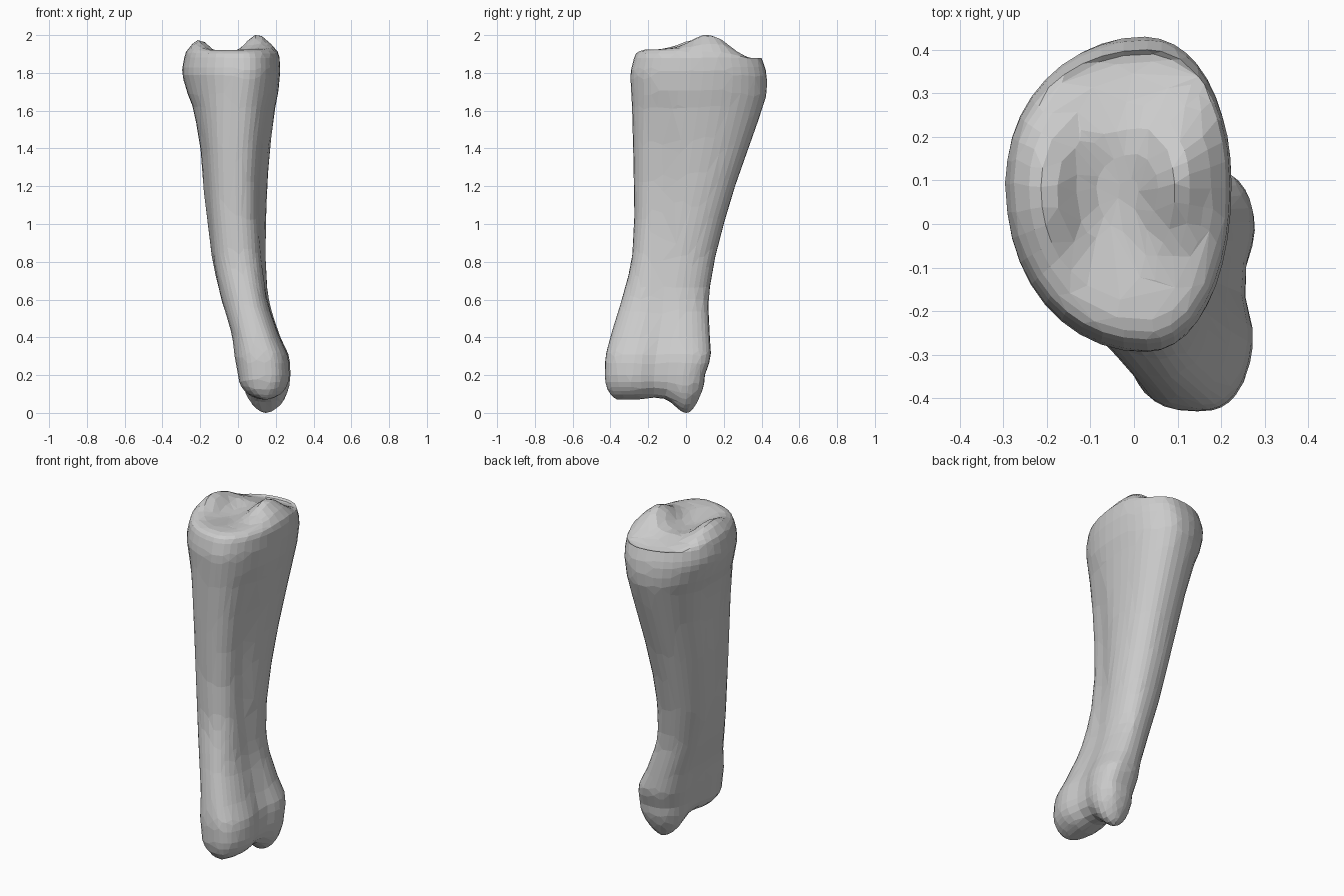
import bpy, bmesh, math

if "Cube" in bpy.data.objects:
    bpy.data.objects.remove(bpy.data.objects["Cube"])

SIDES = 40
STEPS = 4

# Shaft sections: z, x min, x max, y min, y max, centre x, centre y, squareness, side groove
SECTIONS = [
    (0.20, 0.00, 0.285, -0.43, 0.10, 0.16, -0.17, 2.8, 0.035),
    (0.30, -0.02, 0.275, -0.425, 0.13, 0.15, -0.16, 2.7, 0.03),
    (0.42, -0.04, 0.225, -0.395, 0.125, 0.11, -0.14, 2.5, 0.02),
    (0.60, -0.095, 0.170, -0.34, 0.12, 0.06, -0.11, 2.3, 0.015),
    (0.80, -0.14, 0.152, -0.29, 0.15, 0.02, -0.08, 2.3, 0.02),
    (1.00, -0.165, 0.150, -0.275, 0.20, 0.00, -0.04, 2.3, 0.025),
    (1.20, -0.185, 0.155, -0.275, 0.26, 0.00, 0.00, 2.3, 0.025),
    (1.40, -0.20, 0.170, -0.28, 0.33, 0.00, 0.03, 2.3, 0.02),
    (1.60, -0.235, 0.195, -0.285, 0.40, 0.01, 0.06, 2.2, 0.01),
    (1.70, -0.27, 0.213, -0.29, 0.427, 0.02, 0.08, 2.1, 0.0),
    (1.80, -0.295, 0.223, -0.293, 0.425, 0.03, 0.09, 2.1, 0.0),
    (1.88, -0.285, 0.220, -0.275, 0.40, 0.03, 0.09, 2.1, 0.0),
]


def spline(a, b, c, d, t):
    return tuple(0.5 * (2*q + (r-p)*t + (2*p-5*q+4*r-s)*t*t + (3*q-p-3*r+s)*t**3)
                 for p, q, r, s in zip(a, b, c, d))


def outline(sec):
    """Egg-shaped outline with a shallow groove along the sides."""
    z, x0, x1, y0, y1, cx, cy, n, groove = sec
    pts = []
    for i in range(SIDES):
        a = 2 * math.pi * i / SIDES
        c, s = math.cos(a), math.sin(a)
        ux = math.copysign(abs(c) ** (2/n), c)
        uy = math.copysign(abs(s) ** (2/n), s)
        x = cx + ux * (x1 - cx if c > 0 else cx - x0)
        y = cy + uy * (y1 - cy if s > 0 else cy - y0)
        g = groove * math.exp(-((y + 0.13) / 0.09) ** 2)
        x -= g * ux * (1.0 if ux > 0 else 0.6)
        x += groove * 1.6 * (y - cy)          # slight twist of the lower end
        pts.append((x, y, z))
    return pts


def bump(x, y, px, py, wx, wy, h):
    return h * math.exp(-((x - px) / wx) ** 2 - ((y - py) / wy) ** 2)


def top_height(x, y):
    return (1.925 - 0.35 * max(0, y - 0.2)
            + bump(x, y, -0.20, 0.06, 0.06, 0.13, 0.055)
            + bump(x, y, 0.10, 0.11, 0.075, 0.12, 0.08)
            - bump(x, y, -0.06, 0.04, 0.10, 0.16, 0.03))


def bottom_height(y):
    return 0.07 - bump(0, y, 0, 0.0, 1, 0.07, 0.07) + bump(0, y, 0, -0.15, 1, 0.07, 0.012)


rings = []
# Lower joint: two rounded lobes running front to back
low = outline(SECTIONS[0])
for s in (0.06, 0.25, 0.45, 0.62, 0.77, 0.88, 0.96):
    ring = []
    lift = 1 - math.sqrt(1 - s * s)
    for x, y, z in low:
        yy = -0.165 + (y + 0.165) * (0.70 + 0.30 * s)
        xx = 0.145 + (x - 0.145) * s
        base = bottom_height(yy)
        ring.append((xx, yy, base + (z - base) * lift))
    rings.append(ring)

# Shaft
last = len(SECTIONS) - 1
for i in range(last):
    near = [SECTIONS[min(max(i + k, 0), last)] for k in (-1, 0, 1, 2)]
    for j in range(STEPS):
        rings.append(outline(spline(*near, j / STEPS)))
high = outline(SECTIONS[-1])
rings.append(high)

# Upper joint: dished face between two raised rims
for s in (0.97, 0.92, 0.84, 0.74, 0.6, 0.45, 0.28, 0.1):
    t = min(1, (1 - s) / 0.22)
    t = math.sqrt(1 - (1 - t) ** 2)
    ring = []
    for x, y, z in high:
        xx, yy = -0.01 + (x + 0.01) * s, 0.07 + (y - 0.07) * s
        ring.append((xx, yy, z + (top_height(xx, yy) - z) * t))
    rings.append(ring)

# Skin the rings into one closed bone
bm = bmesh.new()
loops = [[bm.verts.new(p) for p in ring] for ring in rings]
for a, b in zip(loops, loops[1:]):
    for i in range(SIDES):
        j = (i + 1) % SIDES
        bm.faces.new((a[i], a[j], b[j], b[i]))
bm.faces.new(loops[0][::-1])
bm.faces.new(loops[-1])
bmesh.ops.recalc_face_normals(bm, faces=bm.faces[:])
mesh = bpy.data.meshes.new("long_bone")
bm.to_mesh(mesh)
bm.free()
bone = bpy.data.objects.new("long_bone", mesh)
bpy.context.collection.objects.link(bone)

# Irregular flat facets
facets = bone.modifiers.new("facets", 'DECIMATE')
facets.ratio = 0.35
